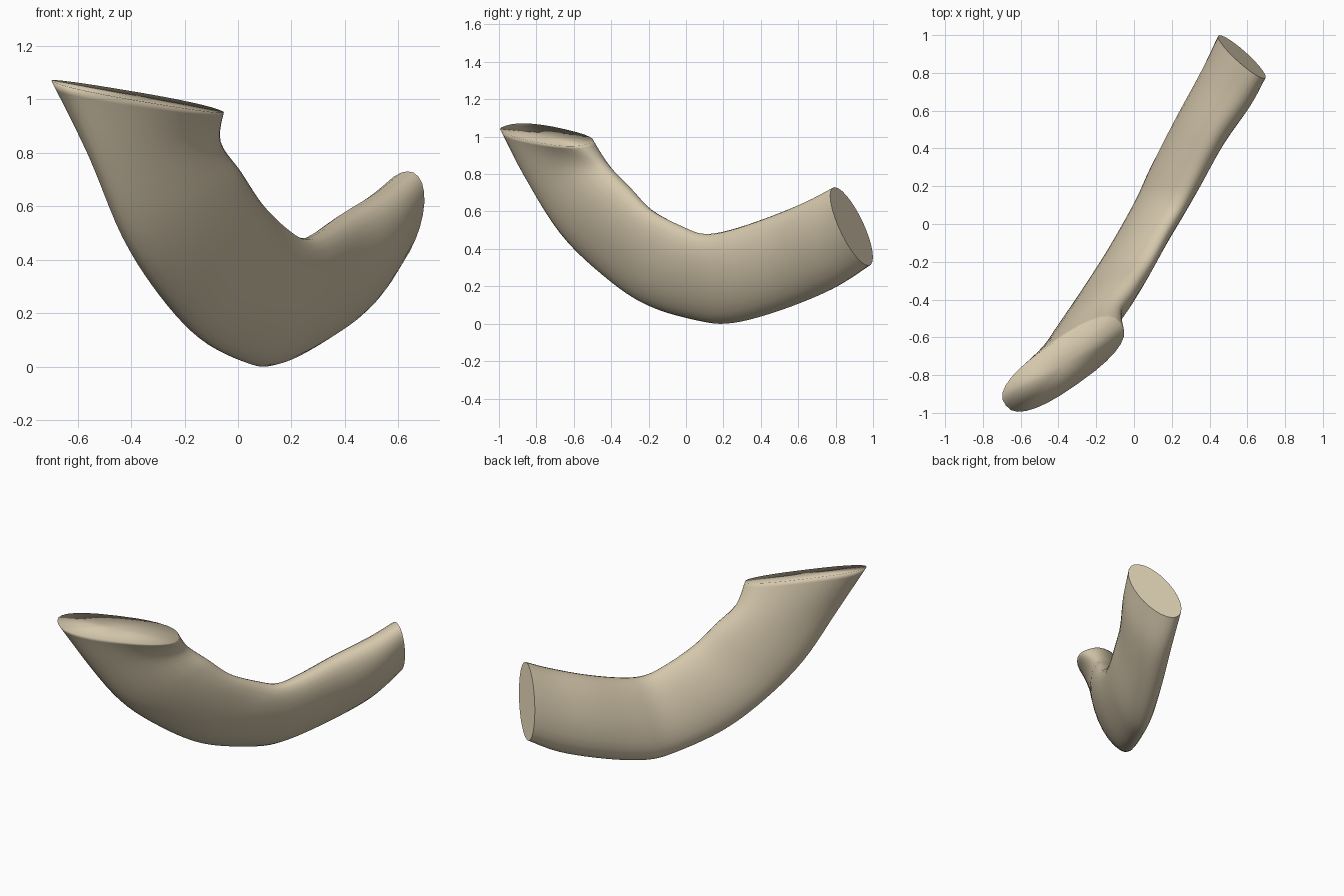
import bpy, bmesh, math
from mathutils import Vector

if "Cube" in bpy.data.objects:
    bpy.data.objects.remove(bpy.data.objects["Cube"])

SIDES, STEPS = 28, 5

# Sections along the bent tube: outer edge, inner edge, half thickness, side angle
SECTIONS = [
    ((-.68, -.96, 1.06), (-.07, -.53, .96), .127, -52),
    ((-.55, -.85, .79), (-.075, -.42, .84), .115, -50),
    ((-.42, -.66, .48), (.00, -.31, .73), .11, -45),
    ((-.28, -.44, .26), (.08, -.19, .61), .10, -40),
    ((-.13, -.21, .10), (.17, -.02, .52), .098, -36),
    ((.03, .07, .015), (.24, .10, .48), .10, -32),
    ((.13, .25, .004), (.31, .25, .505), .115, -28),
    ((.27, .50, .07), (.42, .47, .58), .125, -28),
    ((.42, .77, .18), (.55, .66, .66), .135, -30),
    ((.507, .975, .31), (.635, .795, .73), .13, -33),
]
RIM_TILT = -.029    # the rim leans down toward the front
RIM_POWER = .8      # the rim is blunter than an ellipse


def section(outer, inner, half, angle, tilt=0, power=1):
    """Centre, long half axis, short half axis and bluntness of one section."""
    o, i, a = Vector(outer), Vector(inner), math.radians(angle)
    short = Vector((half * math.cos(a), half * math.sin(a), tilt))
    return (o + i) / 2, (i - o) / 2, short, power


def spline(a, b, c, d, t):
    return b + (c - a) * t / 2 + (a * 2 - b * 5 + c * 4 - d) * t**2 / 2 + (b * 3 - a - c * 3 + d) * t**3 / 2


def blunt(value, power):
    return math.copysign(abs(value) ** power, value)


# Smoothly interpolated sections
keys = [section(*SECTIONS[0], RIM_TILT, RIM_POWER)] + [section(*s) for s in SECTIONS[1:]]
last = len(keys) - 1
frames = []
for k in range(last):
    near = [keys[max(0, min(last, k + j))] for j in (-1, 0, 1, 2)]
    for s in range(STEPS):
        frames.append([spline(*part, s / STEPS) for part in zip(*near)])
frames.append(keys[last])

# Tube skin
bm = bmesh.new()
turns = [2 * math.pi * n / SIDES for n in range(SIDES)]
rings = []
for centre, long, short, power in frames:
    rings.append([bm.verts.new(centre + long * blunt(math.cos(t), power) + short * blunt(math.sin(t), power))
                  for t in turns])
for r0, r1 in zip(rings, rings[1:]):
    for n in range(SIDES):
        m = (n + 1) % SIDES
        bm.faces.new((r0[n], r0[m], r1[m], r1[n]))

# Soft-edged upper cap and crisp far cap
tip = bm.verts.new(frames[0][0])
for n in range(SIDES):
    bm.faces.new((tip, rings[0][(n + 1) % SIDES], rings[0][n]))
far_cap = bm.faces.new(rings[-1])
bmesh.ops.recalc_face_normals(bm, faces=bm.faces[:])
for f in bm.faces:
    f.smooth = True
for e in far_cap.edges:
    e.smooth = False

mesh = bpy.data.meshes.new("bent_tube")
bm.to_mesh(mesh)
bm.free()
tube = bpy.data.objects.new("bent_tube", mesh)
bpy.context.collection.objects.link(tube)

# Cream colour
mat = bpy.data.materials.new("cream")
mat.use_nodes = True
colour = (.66, .57, .41, 1)
mat.diffuse_color = colour
mat.node_tree.nodes["Principled BSDF"].inputs["Base Color"].default_value = colour
mesh.materials.append(mat)
